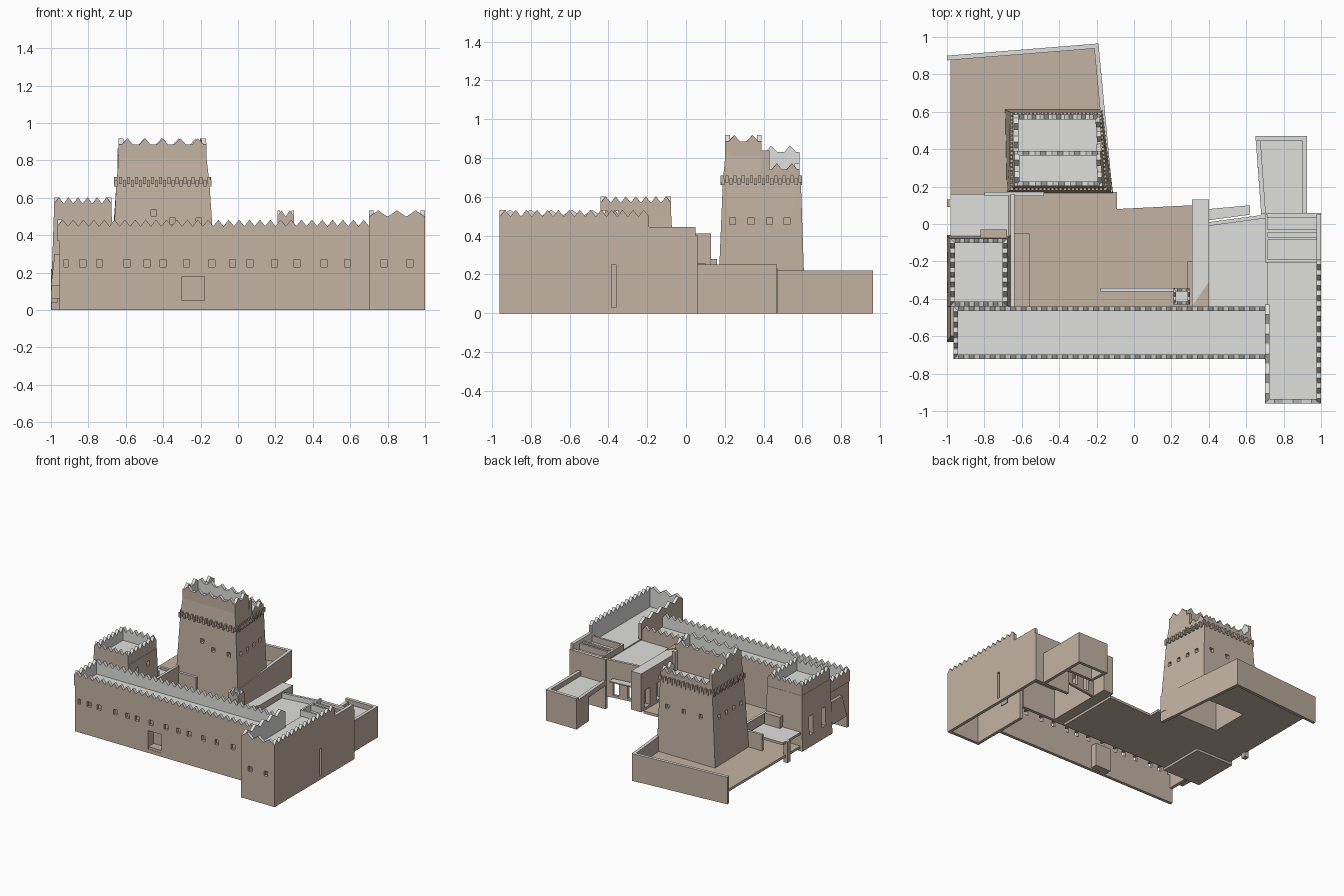
import bpy, bmesh
from mathutils import Vector

cube = bpy.data.objects.get("Cube")
if cube:
    bpy.data.objects.remove(cube)


def material(name, rgb):
    m = bpy.data.materials.new(name)
    m.use_nodes = True
    m.diffuse_color = (*rgb, 1)
    m.node_tree.nodes["Principled BSDF"].inputs["Base Color"].default_value = (*rgb, 1)
    return m


MATS = [material("sandy clay", (0.55, 0.45, 0.365)), material("pale plaster", (0.74, 0.74, 0.73))]
TAN, GREY = 0, 1


def finish(name, bm):
    bmesh.ops.recalc_face_normals(bm, faces=bm.faces)
    mesh = bpy.data.meshes.new(name)
    bm.to_mesh(mesh)
    bm.free()
    for m in MATS:
        mesh.materials.append(m)
    obj = bpy.data.objects.new(name, mesh)
    bpy.context.scene.collection.objects.link(obj)
    return obj


def loft(bm, low, high):
    """Closed solid between two matching rings."""
    a = [bm.verts.new(p) for p in low]
    b = [bm.verts.new(p) for p in high]
    faces = [bm.faces.new(a[::-1]), bm.faces.new(b)]
    for i in range(len(a)):
        j = (i + 1) % len(a)
        faces.append(bm.faces.new((a[i], a[j], b[j], b[i])))
    return faces


def rect(x0, x1, y0, y1):
    return [(x0, y0), (x1, y0), (x1, y1), (x0, y1)]


def block(name, base, z0, z1, top=None, roof=TAN, under=TAN):
    """Prism, optionally tapered, with its own roof and underside colours."""
    bm = bmesh.new()
    faces = loft(bm, [(x, y, z0) for x, y in base], [(x, y, z1) for x, y in top or base])
    faces[0].material_index = under
    faces[1].material_index = roof
    return finish(name, bm)


def wall(name, path, z0, z1, pitch=0, tooth=0.033, thick=0.025, inner=GREY, closed=False, fill=0.95):
    """Wall along a path, outer side on the right, with pointed merlons."""
    bm = bmesh.new()
    pts = [Vector((*p, 0)) for p in path]
    if closed:
        pts.append(pts[0])
    for a, b in zip(pts, pts[1:]):
        d = b - a
        length = d.length
        d.normalize()
        out = Vector((d.y, -d.x, 0))
        prof = [(0, z0), (length, z0), (length, z1)]
        if pitch:
            n = max(1, round(length / pitch))
            step = length / n
            for i in reversed(range(n)):
                c, h = (i + 0.5) * step, step * fill / 2
                prof += [(c + h, z1), (c, z1 + tooth), (c - h, z1)]
        prof.append((0, z1))
        front = [a + d * s + Vector((0, 0, z)) for s, z in prof]
        faces = loft(bm, front, [p - out * thick for p in front])
        # top edges are plaster; outer face, underside and ends are clay
        for f in faces[4:-1]:
            f.material_index = GREY
        faces[1].material_index = inner
    return finish(name, bm)


def cut(obj, boxes):
    """Cut openings given as centre and size pairs."""
    bm = bmesh.new()
    for (x, y, z), (sx, sy, sz) in boxes:
        r = rect(x - sx / 2, x + sx / 2, y - sy / 2, y + sy / 2)
        loft(bm, [(*p, z - sz / 2) for p in r], [(*p, z + sz / 2) for p in r])
    cutter = finish("opening_cutter", bm)
    cutter.hide_render = True
    mod = obj.modifiers.new("openings", 'BOOLEAN')
    mod.operation, mod.solver, mod.object = 'DIFFERENCE', 'EXACT', cutter
    dg = bpy.context.evaluated_depsgraph_get()
    mesh = bpy.data.meshes.new_from_object(obj.evaluated_get(dg))
    obj.modifiers.clear()
    obj.data = mesh
    bpy.data.objects.remove(cutter)


ROOF = 0.37
FLOOR = 0.1

# Long front range: hollow walls, roof and crenellated parapet
facade = wall("front_range_wall", [(-0.955, -0.72), (0.7, -0.72)], 0, ROOF, inner=TAN)
doorway = ((-0.24, -0.7, 0.105), (0.12, 0.1, 0.15))
xs = [-0.925, -0.83, -0.74, -0.595, -0.485, -0.4, -0.275, -0.14, -0.03, 0.065, 0.195, 0.315, 0.46, 0.585]
cut(facade, [((x, -0.72, 0.25), (0.033, 0.1, 0.04)) for x in xs] + [doorway])
recess = block("front_door_recess", rect(-0.31, -0.17, -0.696, -0.64), 0.01, 0.2)
cut(recess, [doorway])
block("front_door_step", rect(-0.3, -0.18, -0.718, -0.65), 0.03, 0.05)
wall("front_range_end_wall", [(-0.955, -0.45), (-0.955, -0.72)], 0.12, ROOF, inner=TAN)
wall("front_range_back_wall", [(0.7, -0.44), (-0.955, -0.44)], FLOOR, ROOF, inner=TAN)
block("front_range_roof", rect(-0.955, 0.7, -0.71, -0.45), ROOF - 0.02, ROOF, roof=GREY)
wall("front_range_parapet", [(0.7, -0.44), (-0.965, -0.44), (-0.965, -0.722), (0.7, -0.722)], ROOF, 0.45, 0.055)
block("end_buttress", rect(-1, -0.95, -0.63, -0.44), 0.13, 0.3, rect(-0.98, -0.95, -0.6, -0.44))

# East wing: tall front part, with a narrow slit in the side
wing_front = wall("wing_front_wall", [(0.7, -0.96), (1, -0.96)], 0, ROOF, inner=TAN)
cut(wing_front, [((x, -0.96, 0.25), (0.033, 0.1, 0.04)) for x in (0.78, 0.92)])
wing_side = wall("wing_side_wall", [(1, -0.96), (1, 0.05)], 0, ROOF, inner=TAN)
cut(wing_side, [((1, -0.372, 0.14), (0.1, 0.022, 0.22))])
block("side_slit_backing", rect(0.935, 0.943, -0.41, -0.34), 0, 0.27)
wall("wing_inner_wall", [(0.7, -0.45), (0.7, -0.96)], 0, ROOF, inner=TAN)
block("wing_roof", rect(0.71, 0.99, -0.95, 0.04), ROOF - 0.02, ROOF, roof=GREY)
wall("wing_front_parapet", [(0.7, -0.43), (0.7, -0.96), (1, -0.96)], ROOF, 0.5, 0.1)
wall("wing_side_parapet", [(1, -0.96), (1, -0.19)], ROOF, 0.5, 0.055)

# East wing: lower rear rooms
wall("wing_rear_parapet", [(1, -0.19), (1, 0.05)], ROOF, 0.445)
wall("wing_back_wall", [(1, 0.06), (0.68, 0.06)], 0, ROOF, inner=TAN)
wall("wing_back_parapet", [(1, 0.06), (0.68, 0.06)], ROOF, 0.4)
for y in (-0.19, -0.07, -0.03):
    wall("roof_room_divider", [(0.98, y), (0.7, y)], ROOF, 0.42, thick=0.015)
wall("roof_room_side", [(0.7, 0.05), (0.7, -0.19)], ROOF, 0.42, thick=0.015)

# Middle terrace between wing and courtyard
block("middle_terrace_roof", [(0.4, -0.44), (0.72, -0.44), (0.72, 0.05), (0.4, 0.0)], ROOF - 0.02, ROOF - 0.01, roof=GREY, under=GREY)
back = wall("middle_terrace_wall", [(0.7, 0.05), (0.4, 0.01)], FLOOR, 0.4, thick=0.02)
cut(back, [((x, 0.03, 0.18), (0.05, 0.1, 0.12)) for x in (0.48, 0.6)])
gallery = block("gallery_block", rect(0.31, 0.4, -0.44, 0.13), FLOOR, 0.41, roof=GREY)
cut(gallery, [((0.31, y, 0.19), (0.08, 0.07, 0.14)) for y in (-0.25, -0.1, 0.05)])
block("gallery_clay_patch", [(0.31, -0.44), (0.4, -0.44), (0.4, -0.31)], 0.41, 0.415)
block("gallery_step", rect(0.285, 0.31, -0.44, -0.2), FLOOR, 0.3)
block("rear_awning", [(0.4, 0.02), (0.62, 0.05), (0.62, 0.1), (0.4, 0.08)], 0.25, 0.26, roof=GREY)

# Rear terrace reaching out from the wing
terrace = [(0.68, 0.05), (0.92, 0.05), (0.92, 0.47), (0.65, 0.47)]
block("rear_terrace_roof", terrace, 0.19, 0.21, roof=GREY)
wall("rear_terrace_side", [(0.925, 0.05), (0.925, 0.47)], 0, 0.25, inner=TAN)
wall("rear_terrace_end", [(0.925, 0.47), (0.65, 0.47)], 0, 0.25, inner=TAN)
wall("rear_terrace_inner_side", [(0.65, 0.47), (0.662, 0.3)], 0, 0.23, inner=TAN)
wall("rear_terrace_rim", [(0.662, 0.3), (0.68, 0.05)], 0.19, 0.23)
wall("rear_terrace_cross_wall", [(0.66, 0.3), (0.92, 0.3)], 0, 0.2, inner=TAN)

# Courtyard and yard floors
block("courtyard_floor", [(-0.98, -0.44), (0.31, -0.44), (0.31, 0.1), (-0.09, 0.08), (-0.09, 0.17), (-0.98, 0.17)], FLOOR - 0.02, FLOOR)
yard = block("yard_floor", [(-0.98, 0.17), (-0.12, 0.17), (-0.2, 0.95), (-0.98, 0.89)], FLOOR - 0.02, FLOOR)
hollow = ((-0.42, 0.385, 0.25), (0.36, 0.31, 0.7))
cut(yard, [hollow])
wall("yard_wall", [(-0.115, 0.17), (-0.19, 0.965), (-1, 0.9)], 0, 0.22, inner=TAN)
wall("courtyard_screen", [(-0.18, -0.36), (0.22, -0.36)], FLOOR, 0.3, thick=0.018, inner=TAN)
block("stair_turret", rect(0.21, 0.3, -0.43, -0.345), FLOOR, 0.46, roof=GREY)
wall("stair_turret_parapet", rect(0.21, 0.3, -0.43, -0.345), 0.46, 0.5, 0.045, closed=True, thick=0.015)

# Passage beside the left tower
wall("passage_wall", [(-0.64, -0.44), (-0.64, 0.16)], FLOOR, 0.28, thick=0.02, inner=TAN)
block("passage_ledge", rect(-0.64, -0.56, -0.44, -0.05), FLOOR, 0.16)
block("passage_roof", rect(-0.98, -0.67, -0.07, 0.16), 0.19, 0.21, roof=GREY)
wall("passage_end_wall", [(-0.48, 0.17), (-0.8, 0.17)], FLOOR, 0.23, thick=0.02, inner=TAN)
block("gate_pier", rect(-1, -0.965, 0.09, 0.13), 0.04, 0.21)
block("passage_pier", rect(-0.82, -0.68, -0.07, -0.03), FLOOR, 0.3)

# Left tower
low = block("left_tower", rect(-1, -0.66, -0.445, -0.06), 0.06, 0.5, rect(-0.985, -0.675, -0.44, -0.075), GREY)
cut(low, [((-0.67, y, 0.42), (0.08, 0.033, 0.04)) for y in (-0.33, -0.19)]
    + [((-0.99, y, 0.23), (0.06, 0.05, 0.15)) for y in (-0.34, -0.18)])
wall("left_tower_parapet", rect(-0.983, -0.677, -0.44, -0.077), 0.5, 0.57, 0.055, closed=True)

# Main tower: tapered hollow shaft, narrower at the rear, with window recesses
shaft = block("main_tower", [(-0.68, 0.165), (-0.112, 0.165), (-0.165, 0.612), (-0.69, 0.612)], FLOOR - 0.02, 0.68,
              [(-0.65, 0.19), (-0.153, 0.19), (-0.183, 0.592), (-0.65, 0.592)], GREY)
wins = []
for y in (0.24, 0.335, 0.43, 0.52):
    wins += [((-0.665, y, 0.475), (0.07, 0.03, 0.035)), ((-0.125 - 0.09 * y, y, 0.475), (0.07, 0.03, 0.035))]
wins += [((x, 0.185, z), (0.03, 0.07, 0.035)) for x, z in ((-0.45, 0.52), (-0.35, 0.475), (-0.21, 0.475))]
wins += [((x, 0.6, 0.475), (0.03, 0.05, 0.035)) for x in (-0.55, -0.4, -0.25)]
cut(shaft, wins + [hollow])

# Main tower: higher front half and stepped lower rear half
crown = [(-0.638, 0.202), (-0.168, 0.202), (-0.18, 0.39), (-0.638, 0.39)]
block("tower_front_half", [(-0.65, 0.19), (-0.153, 0.19), (-0.168, 0.39), (-0.65, 0.39)], 0.68, 0.81, crown, GREY)
wall("tower_front_parapet", crown, 0.81, 0.885, 0.1, closed=True, fill=0.65)
wall("tower_rear_parapet", [(-0.172, 0.43), (-0.183, 0.585), (-0.645, 0.585)], 0.68, 0.74, 0.07, fill=0.7)
wall("tower_rear_left_parapet", [(-0.643, 0.585), (-0.643, 0.39)], 0.68, 0.83, 0.1, fill=0.65)
wall("tower_rear_step", [(-0.174, 0.39), (-0.177, 0.43)], 0.68, 0.84)

# Corbel band around the main tower
bm = bmesh.new()


def corbel(x, y, i):
    z, r = 0.66 + 0.015 * (i % 2), 0.008
    square = rect(x - r, x + r, y - r, y + r)
    loft(bm, [(*p, z) for p in square], [(*p, z + 0.035) for p in square])


for i in range(24):
    corbel(-0.651 + i * 0.0216, 0.187, i)
    corbel(-0.651 + i * 0.0202, 0.591, i)
for i in range(20):
    y = 0.19 + i * 0.021
    corbel(-0.654, y, i)
    corbel(-0.136 - 0.075 * y, y, i)
finish("tower_corbels", bm)
